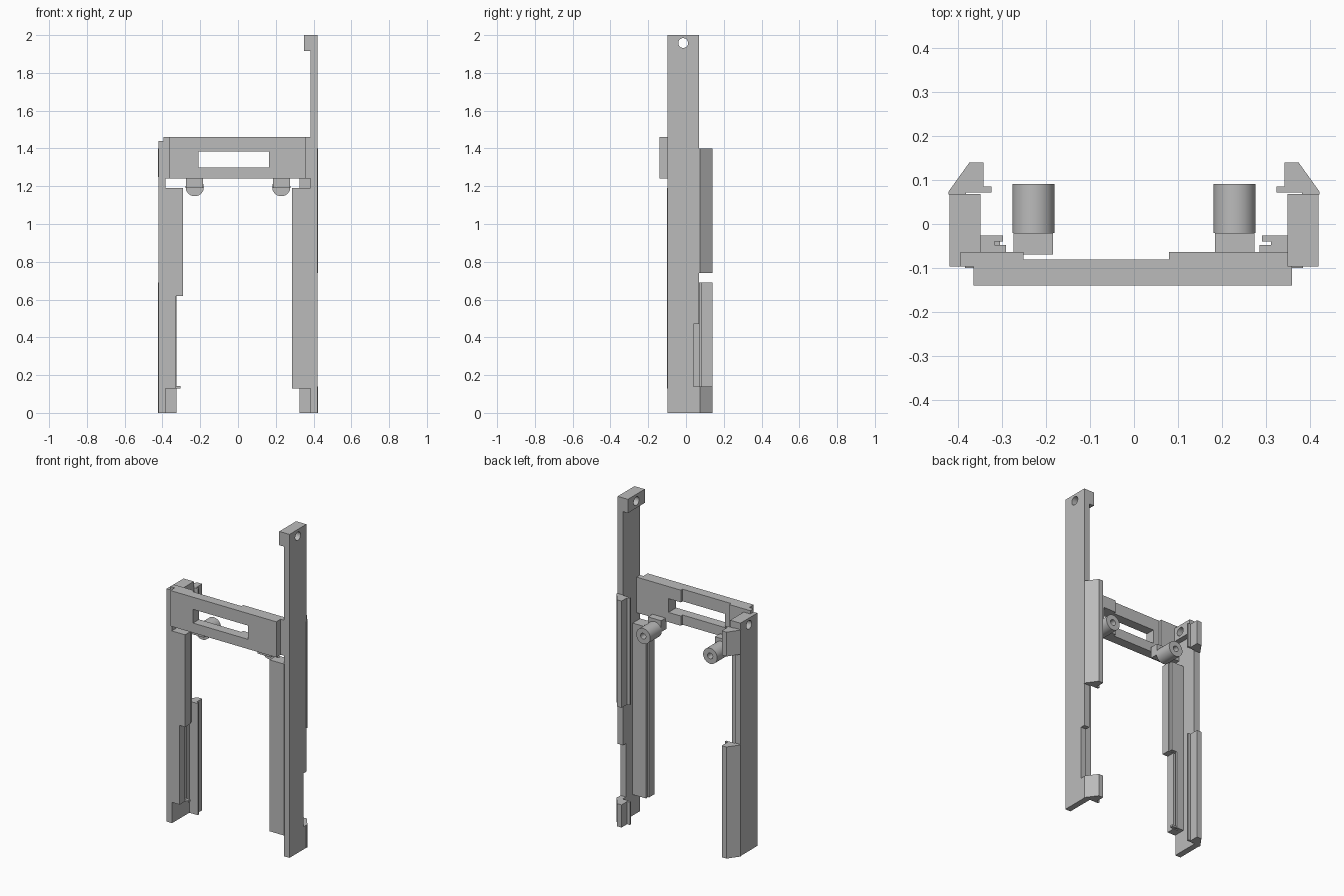
import bpy, bmesh, math
from mathutils import Matrix, Vector

cube = bpy.data.objects.get("Cube")
if cube:
    bpy.data.objects.remove(cube, do_unlink=True)

grey = bpy.data.materials.new("plain_grey")
grey.use_nodes = True
grey.diffuse_color = (0.5, 0.5, 0.5, 1)
grey.node_tree.nodes["Principled BSDF"].inputs["Base Color"].default_value = (0.5, 0.5, 0.5, 1)


def make(name, bm):
    bmesh.ops.recalc_face_normals(bm, faces=bm.faces)
    mesh = bpy.data.meshes.new(name)
    bm.to_mesh(mesh)
    bm.free()
    mesh.materials.append(grey)
    obj = bpy.data.objects.new(name, mesh)
    bpy.context.collection.objects.link(obj)
    return obj


def prism(name, outline, z0, z1, side=1):
    """Extrude an x-y outline upward; side = -1 mirrors it in x."""
    bm = bmesh.new()
    face = bm.faces.new([bm.verts.new((side * x, y, z0)) for x, y in outline])
    ext = bmesh.ops.extrude_face_region(bm, geom=[face])
    verts = [g for g in ext["geom"] if isinstance(g, bmesh.types.BMVert)]
    bmesh.ops.translate(bm, vec=(0, 0, z1 - z0), verts=verts)
    return make(name, bm)


def box(name, x, y, z, side=1):
    return prism(name, [(x[0], y[0]), (x[1], y[0]), (x[1], y[1]), (x[0], y[1])], *z, side)


def rod(name, centre, radius, length, axis, sides=40):
    bm = bmesh.new()
    turn = Vector((0, 0, 1)).rotation_difference(Vector(axis)).to_matrix().to_4x4()
    bmesh.ops.create_cone(bm, cap_ends=True, segments=sides, radius1=radius, radius2=radius,
                          depth=length, matrix=Matrix.Translation(centre) @ turn)
    return make(name, bm)


def cut(obj, cutter):
    """Subtract the cutter, bake the result and discard the cutter."""
    mod = obj.modifiers.new("cut", "BOOLEAN")
    mod.operation, mod.solver, mod.object = "DIFFERENCE", "EXACT", cutter
    bpy.context.view_layer.update()
    baked = bpy.data.meshes.new_from_object(obj.evaluated_get(bpy.context.evaluated_depsgraph_get()))
    obj.modifiers.clear()
    obj.data = baked
    bpy.data.objects.remove(cutter, do_unlink=True)


def smooth(obj):
    bpy.ops.object.select_all(action="DESELECT")
    obj.select_set(True)
    bpy.context.view_layer.objects.active = obj
    bpy.ops.object.shade_smooth_by_angle(angle=math.radians(30))


# Side posts: each is an L outline in x-z with a thick top tab and a screw hole
def post(name, side, height, tab):
    bm = bmesh.new()
    outline = [(0.383, 0), (0.42, 0), (0.42, height), (0.35, height),
               (0.35, height - tab), (0.383, height - tab)]
    face = bm.faces.new([bm.verts.new((side * x, -0.097, z)) for x, z in outline])
    ext = bmesh.ops.extrude_face_region(bm, geom=[face])
    verts = [g for g in ext["geom"] if isinstance(g, bmesh.types.BMVert)]
    bmesh.ops.translate(bm, vec=(0, 0.165, 0), verts=verts)
    obj = make(name, bm)
    cut(obj, rod("hole_cutter", (side * 0.39, -0.015, height - 0.042), 0.026, 0.2, (1, 0, 0)))
    return obj


tall_post = post("left_tall_post", 1, 2.0, 0.085)
cut(tall_post, box("notch_cutter", (0.3, 0.5), (0.04, 0.2), (0.14, 0.47)))
post("right_short_post", -1, 1.44, 0.085)

# Rear guides with a sloped outer face and a small inner lip
guide = [(0.383, 0.067), (0.423, 0.067), (0.423, 0.073), (0.375, 0.14), (0.343, 0.14),
         (0.343, 0.085), (0.325, 0.085), (0.325, 0.072), (0.383, 0.072)]
for name, side, z0, z1 in [("left_upper_guide", 1, 0.74, 1.4), ("left_lower_guide", 1, 0, 0.14),
                           ("right_upper_guide", -1, 1.25, 1.4), ("right_lower_guide", -1, 0, 0.69)]:
    prism(name, guide, z0, z1, side)


# Slotted front rails
def rail(name, side, edge, z0, z1):
    slot = edge + 0.026
    prism(name, [(0.385, -0.1), (edge, -0.1), (edge, -0.048), (slot, -0.048), (slot, -0.04),
                 (edge + 0.006, -0.04), (edge + 0.006, -0.026), (0.385, -0.026)], z0, z1, side)


rail("left_front_rail", 1, 0.286, 0.13, 1.19)
rail("right_upper_rail", -1, 0.292, 0.62, 1.19)
rail("right_lower_rail", -1, 0.329, 0.13, 0.62)
box("right_rail_stop", (0.305, 0.335), (-0.048, -0.03), (0.13, 0.142), -1)

# Cross bar: front plate, wider stepped back, and a window
bar = prism("cross_bar", [(-0.365, -0.14), (0.36, -0.14), (0.36, -0.097), (0.385, -0.097),
                          (0.385, -0.064), (0.08, -0.064), (0.08, -0.081), (-0.252, -0.081),
                          (-0.252, -0.064), (-0.395, -0.064), (-0.395, -0.097), (-0.365, -0.097)],
            1.24, 1.46)
cut(bar, box("window_cutter", (-0.21, 0.165), (-0.3, 0.1), (1.3, 1.385)))

# Hollow pegs on brackets behind the bar
for side, word in [(1, "left"), (-1, "right")]:
    box(word + "_peg_bracket", (0.184, 0.274), (-0.07, -0.02), (1.19, 1.26), side)
    peg = rod(word + "_peg", (side * 0.229, 0.035, 1.195), 0.048, 0.112, (0, 1, 0))
    cut(peg, rod("bore_cutter", (side * 0.229, 0.06, 1.195), 0.018, 0.12, (0, 1, 0), 24))
    smooth(peg)
